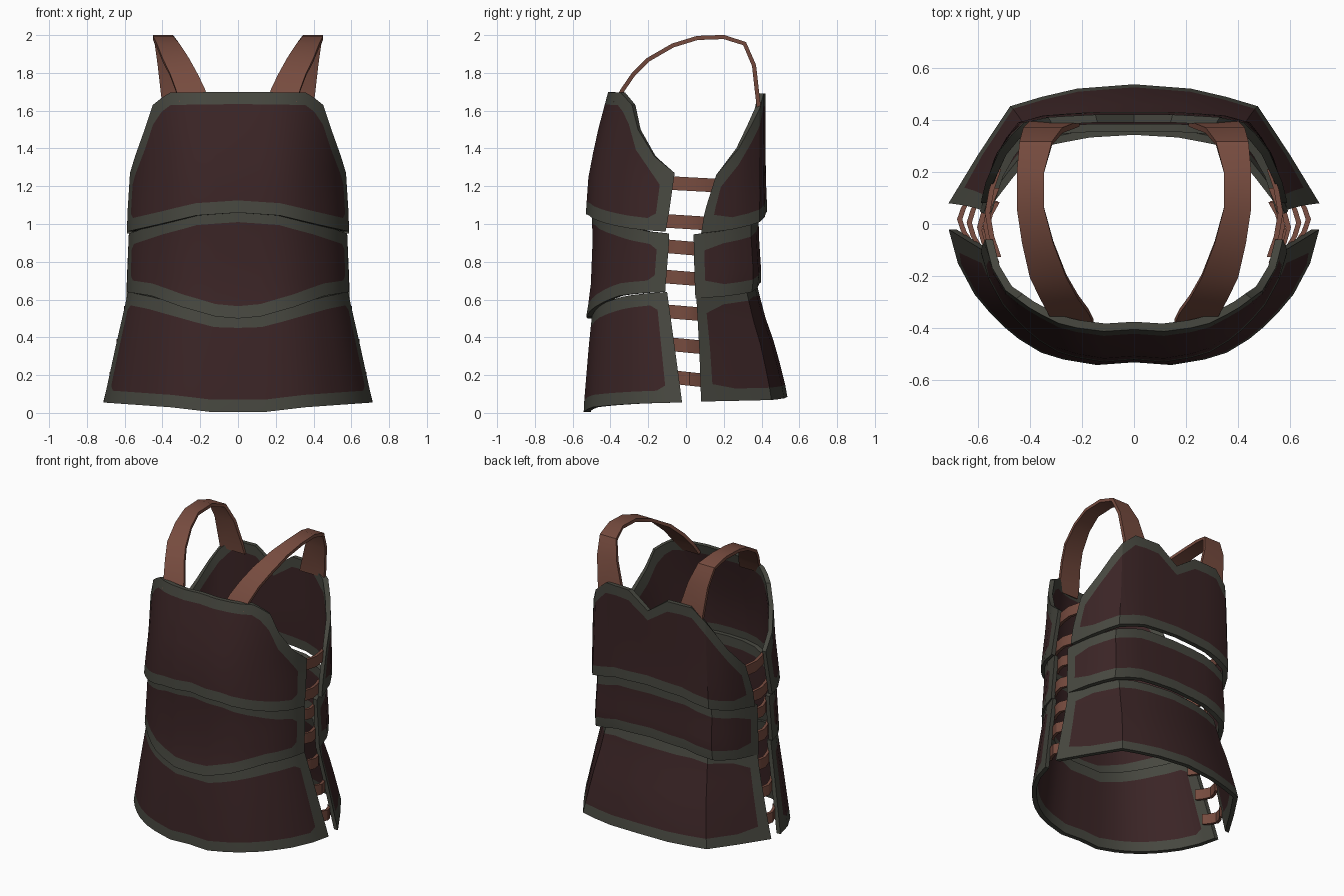
import bpy, bmesh, math

if "Cube" in bpy.data.objects:
    bpy.data.objects.remove(bpy.data.objects["Cube"])

def material(name, rgb):
    m = bpy.data.materials.new(name)
    m.diffuse_color = (*rgb, 1)
    m.use_nodes = True
    m.node_tree.nodes["Principled BSDF"].inputs["Base Color"].default_value = m.diffuse_color
    return m

MAROON = material("dark_maroon_leather", (0.043, 0.018, 0.019))
TRIM = material("grey_green_trim", (0.062, 0.063, 0.050))
BROWN = material("brown_strap_leather", (0.185, 0.072, 0.050))
THICK, WIDTH = 0.03, 0.065

def lerp(table, k):
    """Interpolate rows of (key, values...) at key k."""
    table = sorted(table)
    if k <= table[0][0]:
        return table[0][1:]
    for p, q in zip(table, table[1:]):
        if k <= q[0]:
            f = (k - p[0]) / (q[0] - p[0])
            return tuple(a + (b - a) * f for a, b in zip(p[1:], q[1:]))
    return table[-1][1:]

def finish(name, bm, mats):
    bmesh.ops.recalc_face_normals(bm, faces=bm.faces)
    me = bpy.data.meshes.new(name)
    bm.to_mesh(me)
    bm.free()
    for m in mats:
        me.materials.append(m)
    ob = bpy.data.objects.new(name, me)
    bpy.context.collection.objects.link(ob)
    bpy.ops.object.select_all(action='DESELECT')
    bpy.context.view_layer.objects.active = ob
    ob.select_set(True)
    bpy.ops.object.shade_smooth_by_angle(angle=math.radians(32))
    return ob

def shell(bm, outer, inner, mat):
    """Closed slab from two equal point grids; mat(i, j) picks the colour of a cell."""
    ni, nj = len(outer), len(outer[0])
    A, B = [[[bm.verts.new(p) for p in col] for col in g] for g in (outer, inner)]
    for i in range(ni - 1):
        for j in range(nj - 1):
            for g in (A, B):
                f = bm.faces.new((g[i][j], g[i+1][j], g[i+1][j+1], g[i][j+1]))
                f.material_index = mat(i, j)
    ring = [(i, 0) for i in range(ni)] + [(ni-1, j) for j in range(1, nj)]
    ring += [(i, nj-1) for i in range(ni-2, -1, -1)] + [(0, j) for j in range(nj-2, 0, -1)]
    for (a, b), (c, d) in zip(ring, ring[1:] + ring[:1]):
        f = bm.faces.new((A[a][b], A[c][d], B[c][d], B[a][b]))
        f.material_index = mat(0, 0)

def panel(name, section, body, ztop, zbot):
    """Curved armour plate. section: half outline (X, Y) in 0..1, centre to side.
    body: rows (z, half width, y at centre, y at side). ztop/zbot: rows (X, z)."""
    (x1, y1), (x0, y0) = section[-1], section[-2]
    f = WIDTH / math.hypot((x1 - x0) * 0.6, (y1 - y0) * 0.4)
    half = section[:-1] + [(x1 + (x0 - x1) * f, y1 + (y0 - y1) * f), section[-1]]
    cols = [(-x, y) for x, y in half[:0:-1]] + half

    def edge_offset(table, i):
        # trim width measured square to a sloping edge
        a, b = cols[max(i-1, 0)], cols[min(i+1, len(cols)-1)]
        run = math.hypot((a[0]-b[0]) * 0.58, (a[1]-b[1]) * 0.42)
        slope = (lerp(table, abs(a[0]))[0] - lerp(table, abs(b[0]))[0]) / run
        k = 1.4 if i in (1, len(cols) - 2) else 1
        return k * WIDTH * math.hypot(1, min(abs(slope), 1.3))

    grids = ([], [])
    for i, (x, y) in enumerate(cols):
        t, b = lerp(ztop, abs(x))[0], lerp(zbot, abs(x))[0]
        lo, hi = b + edge_offset(zbot, i), t - edge_offset(ztop, i)
        zs = [b] + [lo + (hi - lo) * k / 4 for k in range(5)] + [t]
        for g, th in zip(grids, (0, THICK)):
            col = []
            for z in zs:
                a, yc, ys = lerp(body, z)
                yc -= math.copysign(th, yc)
                col.append(((a - th) * x, ys + (yc - ys) * y, z))
            g.append(col)
    bm = bmesh.new()
    last = len(cols) - 2
    shell(bm, *grids, lambda i, j: int(i in (0, last) or j in (0, 5)))
    return finish(name, bm, (MAROON, TRIM))

# Half outlines seen from above
FRONT = [(0, .98), (.2, 1), (.38, .96), (.5, .91), (.62, .81), (.7, .72),
         (.78, .61), (.86, .48), (.95, .25), (1, 0)]
BACK = [(0, 1), (.27, 1), (.45, .98), (.6, .96), (.76, .88), (.84, .7), (.92, .45), (1, 0)]
SKIRT = [(0, 1), (.31, .96), (.5, .89), (.67, .81), (.84, .41), (1, 0)]

# Front plates
panel("front_chest_plate", FRONT,
      [(.95, .588, -.535, -.11), (1.06, .585, -.53, -.09), (1.27, .572, -.515, -.06),
       (1.5, .575, -.465, -.06), (1.7, .58, -.412, -.06)],
      [(0, 1.7), (.64, 1.695), (.78, 1.63), (.86, 1.5), (.95, 1.36), (1, 1.27)],
      [(0, 1.06), (.38, 1.045), (.7, 1.0), (1, .96)])
panel("front_waist_plate", FRONT,
      [(.5, .592, -.53, -.11), (.65, .588, -.505, -.11), (.9, .58, -.495, -.09),
       (1.08, .572, -.498, -.09)],
      [(0, 1.075), (.38, 1.06), (.7, 1.01), (1, .95)],
      [(0, .5), (.2, .51), (.5, .56), (.78, .62), (1, .64)])
panel("front_skirt_plate", FRONT,
      [(0, .718, -.542, -.02), (.05, .713, -.54, -.02), (.35, .648, -.515, -.06),
       (.64, .582, -.485, -.10)],
      [(0, .515), (.2, .52), (.5, .57), (.78, .615), (1, .64)],
      [(0, .005), (.2, .005), (.5, .03), (1, .055)])

# Back plates
panel("back_chest_plate", BACK,
      [(.95, .588, .43, .08), (1.07, .585, .43, .10), (1.26, .57, .422, .16), (1.69, .55, .42, .17)],
      [(0, 1.585), (.27, 1.69), (.6, 1.69), (.76, 1.61), (.84, 1.52), (.92, 1.4), (1, 1.26)],
      [(0, 1.075), (.45, 1.06), (.76, 1.01), (1, .95)])
panel("back_waist_plate", BACK,
      [(.6, .592, .385, .05), (.72, .588, .4, .045), (.95, .578, .385, .04), (1.1, .57, .385, .04)],
      [(0, 1.06), (.45, 1.05), (.76, 1.0), (1, .945)],
      [(0, .7), (.45, .685), (.76, .64), (1, .605)])
panel("back_skirt_plate", SKIRT,
      [(.05, .715, .543, .08), (.15, .69, .525, .077), (.35, .645, .475, .07),
       (.52, .605, .415, .06), (.7, .575, .37, .05)],
      [(0, .69), (.5, .68), (.84, .64), (1, .61)],
      [(0, .085), (1, .06)])

# Shoulder straps: (y, z, inner x, outer x) along the path
STRAP = [(-.375, 1.64, .155, .31), (-.335, 1.71, .175, .33), (-.28, 1.79, .215, .36), (-.2, 1.87, .26, .40),
         (-.07, 1.945, .31, .43), (.06, 1.985, .345, .45), (.2, 1.99, .345, .45),
         (.31, 1.955, .315, .44), (.36, 1.84, .275, .425), (.385, 1.62, .21, .40)]

def strap(name, side):
    outer, inner = [], []
    for i, (y, z, xa, xb) in enumerate(STRAP):
        a, b = STRAP[max(i-1, 0)], STRAP[min(i+1, len(STRAP)-1)]
        dy, dz = b[0] - a[0], b[1] - a[1]
        n = 0.011 / math.hypot(dy, dz)
        for g, s in ((outer, 1), (inner, -1)):
            g.append([(side * x, y - s * dz * n, z + s * dy * n) for x in (xa, xb)])
    bm = bmesh.new()
    shell(bm, outer, inner, lambda i, j: 0)
    finish(name, bm, (BROWN,))

# Side laces: (z, half width x, front edge y, back edge y)
LACES = [(1.21, .575, -.07, .155), (1.01, .582, -.10, .09), (.875, .58, -.09, .05),
         (.715, .588, -.10, .05), (.53, .605, -.085, .06), (.355, .645, -.06, .07),
         (.18, .682, -.04, .075)]

def laces(name, side):
    bm = bmesh.new()
    for z, x, ya, yb in LACES:
        outer, inner = [], []
        for t, bulge in ((-.25, -.045), (.1, -.018), (.5, -.002), (.9, -.018), (1.25, -.045)):
            y = ya + (yb - ya) * t
            zz = z + .012 * (.5 - t)
            for g, th in ((outer, 0), (inner, .02)):
                g.append([(side * (x + bulge - th), y, zz + h) for h in (-.036, .036)])
        shell(bm, outer, inner, lambda i, j: 0)
    finish(name, bm, (BROWN,))

for side, label in ((1, "right"), (-1, "left")):
    strap("shoulder_strap_" + label, side)
    laces("side_laces_" + label, side)
